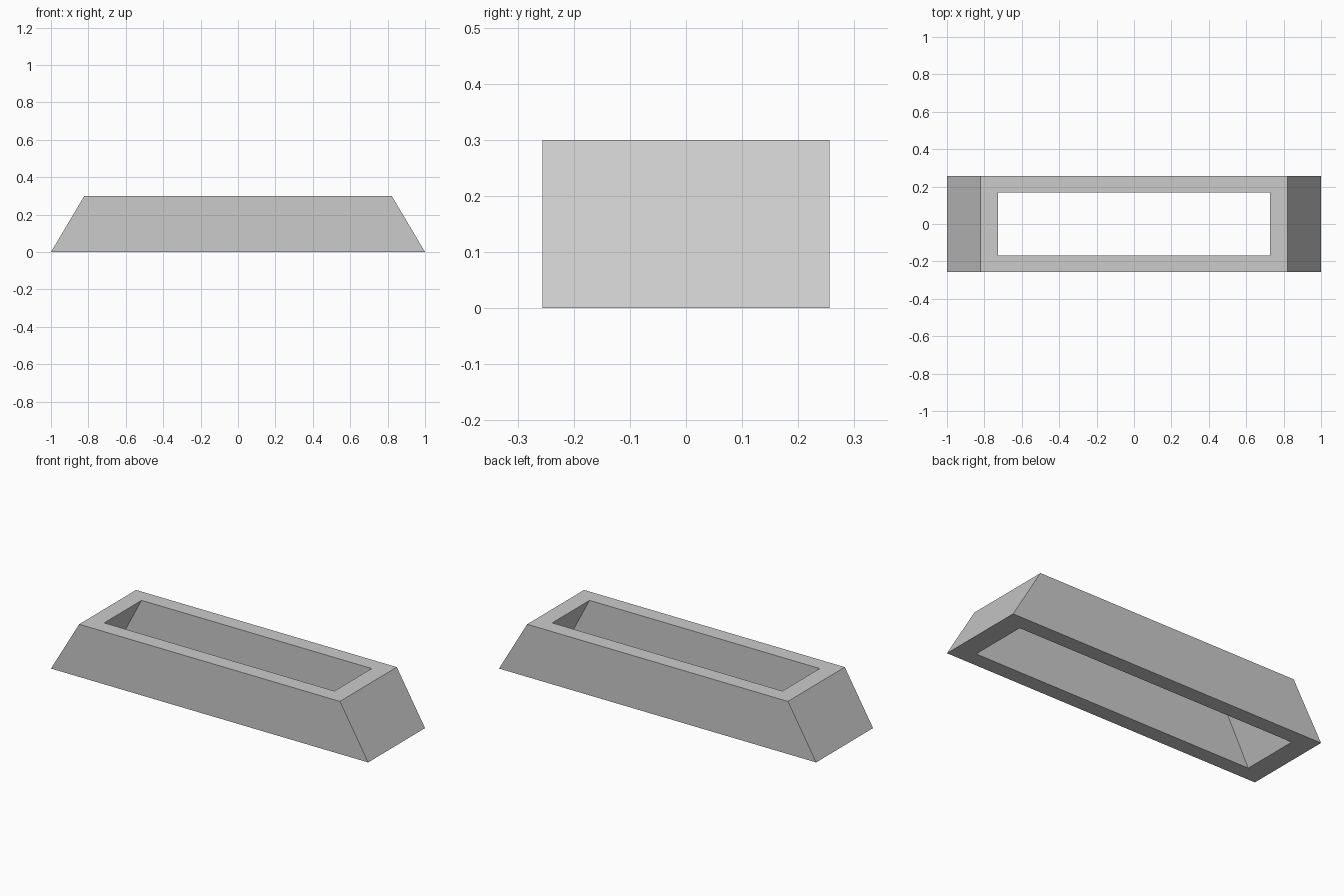
import bpy
import bmesh

cube = bpy.data.objects.get("Cube")
if cube:
    bpy.data.objects.remove(cube, do_unlink=True)

HEIGHT = 0.3
BOTTOM_X, TOP_X = 1.0, 0.822      # outer half lengths
OUTER_Y, INNER_Y = 0.256, 0.168   # half widths
OPENING = 0.883                   # opening length relative to the outside

grey = bpy.data.materials.new("plain_grey")
grey.use_nodes = True
color = (0.6, 0.6, 0.6, 1)
grey.diffuse_color = color
grey.node_tree.nodes["Principled BSDF"].inputs["Base Color"].default_value = color

bm = bmesh.new()


def ring(x, y, z):
    """Rectangle of four vertices, counter-clockwise from above."""
    return [bm.verts.new((sx * x, sy * y, z))
            for sx, sy in ((-1, -1), (1, -1), (1, 1), (-1, 1))]


# Closed loop of rings: outside up, over the rim, inside down, under the base
rings = [
    ring(BOTTOM_X, OUTER_Y, 0),
    ring(TOP_X, OUTER_Y, HEIGHT),
    ring(TOP_X * OPENING, INNER_Y, HEIGHT),
    ring(BOTTOM_X * OPENING, INNER_Y, 0),
]
for k, lower in enumerate(rings):
    upper = rings[(k + 1) % len(rings)]
    for i in range(4):
        j = (i + 1) % 4
        bm.faces.new((lower[i], lower[j], upper[j], upper[i]))
bmesh.ops.recalc_face_normals(bm, faces=bm.faces)

# Sloped frame with a rectangular through opening
mesh = bpy.data.meshes.new("sloped_frame")
bm.to_mesh(mesh)
bm.free()
mesh.materials.append(grey)
frame = bpy.data.objects.new("sloped_frame", mesh)
bpy.context.collection.objects.link(frame)
